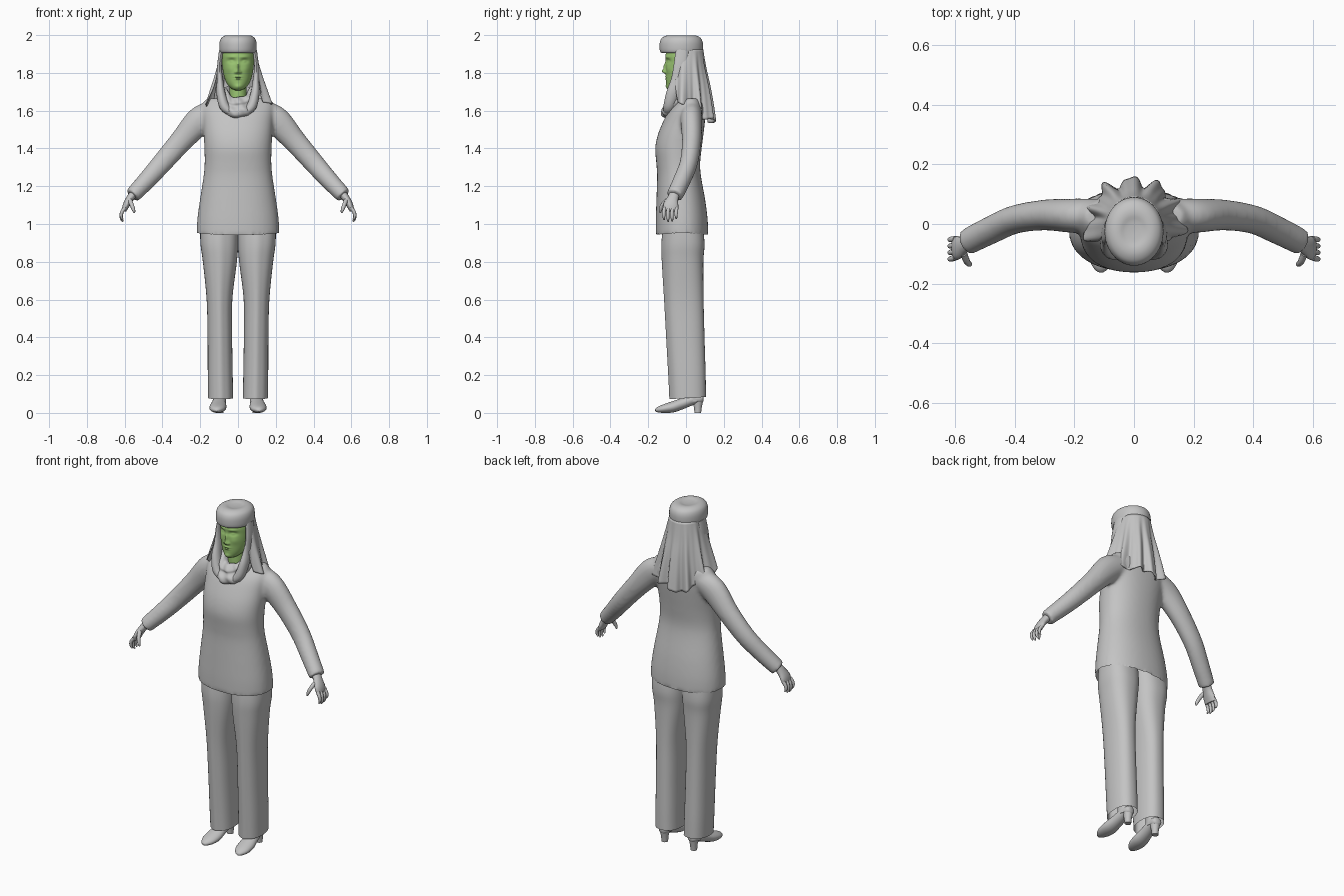
import bpy, bmesh, math
from mathutils import Vector, Matrix

cube = bpy.data.objects.get("Cube")
if cube:
    bpy.data.objects.remove(cube)


def material(name, rgb):
    m = bpy.data.materials.new(name)
    m.use_nodes = True
    m.diffuse_color = (*rgb, 1)
    m.node_tree.nodes["Principled BSDF"].inputs["Base Color"].default_value = (*rgb, 1)
    return m


GREY = material("plain grey", (0.55, 0.55, 0.55))
GREEN = material("soft green", (0.33, 0.57, 0.17))


def blend(rows, k=5):
    """Smooth curve through the key rows, k steps per span."""
    out = []
    for i in range(len(rows) - 1):
        p0, p1, p2, p3 = (rows[min(max(j, 0), len(rows) - 1)] for j in range(i - 1, i + 3))
        for s in range(k):
            t = s / k
            out.append([0.5 * (2 * b + (c - a) * t + (2 * a - 5 * b + 4 * c - d) * t * t
                               + (3 * b - a - 3 * c + d) * t ** 3)
                        for a, b, c, d in zip(p0, p1, p2, p3)])
    return out + [list(rows[-1])]


def finish(name, bm, mat, angle=50):
    bmesh.ops.recalc_face_normals(bm, faces=bm.faces)
    me = bpy.data.meshes.new(name)
    bm.to_mesh(me)
    bm.free()
    me.materials.append(mat)
    ob = bpy.data.objects.new(name, me)
    bpy.context.collection.objects.link(ob)
    bpy.ops.object.select_all(action='DESELECT')
    bpy.context.view_layer.objects.active = ob
    ob.select_set(True)
    bpy.ops.object.shade_smooth_by_angle(angle=math.radians(angle))
    return ob


def loft(bm, rings, closed=True, cap_start=True, cap_end=True):
    vs = [[bm.verts.new(p) for p in r] for r in rings]
    n = len(vs[0])
    for a, b in zip(vs, vs[1:]):
        for i in range(n if closed else n - 1):
            j = (i + 1) % n
            bm.faces.new((a[i], a[j], b[j], b[i]))
    if cap_start:
        bm.faces.new(vs[0][::-1])
    if cap_end:
        bm.faces.new(vs[-1])


def oval(z, hw, yf, yb, cx=0, n=40, power=1.0):
    """Level oval; angle zero points to the front."""
    pts = []
    for i in range(n):
        a = math.tau * i / n
        s, c = math.sin(a), -math.cos(a)
        s = math.copysign(abs(s) ** power, s)
        c = math.copysign(abs(c) ** power, c)
        pts.append(Vector((cx + hw * s, (yf + yb) / 2 + (yb - yf) / 2 * c, z)))
    return pts


def tube(bm, path, n=16, k=4):
    """Tube along rows of x, y, z, in-plane radius, depth radius."""
    rows = blend(path, k)
    pts = [Vector(r[:3]) for r in rows]
    rings = []
    for i, r in enumerate(rows):
        d = (pts[min(i + 1, len(pts) - 1)] - pts[max(i - 1, 0)]).normalized()
        side = d.cross(Vector((0, 1, 0))).normalized()
        deep = side.cross(d).normalized()
        rings.append([pts[i] + side * r[3] * math.cos(math.tau * j / n)
                      + deep * r[4] * math.sin(math.tau * j / n) for j in range(n)])
    loft(bm, rings)


def mirror(bm):
    dup = bmesh.ops.duplicate(bm, geom=bm.verts[:] + bm.edges[:] + bm.faces[:])
    verts = [g for g in dup["geom"] if isinstance(g, bmesh.types.BMVert)]
    bmesh.ops.scale(bm, vec=(-1, 1, 1), verts=verts)


# Tunic: sleeves and body fused into one smooth cloth shell with an open hem
bm = bmesh.new()
tube(bm, [(.12, .03, 1.595, .06, .055), (.2, .028, 1.55, .075, .058), (.3, .03, 1.44, .062, .052),
          (.4, .015, 1.325, .055, .048), (.48, -.02, 1.235, .049, .047), (.56, -.06, 1.15, .043, .045)], 24, 6)
mirror(bm)
body = [(.94, .219, -.16, .118), (1.02, .216, -.16, .115), (1.12, .203, -.157, .103), (1.25, .183, -.153, .08),
        (1.32, .177, -.157, .075), (1.4, .178, -.163, .083), (1.47, .182, -.15, .092), (1.54, .186, -.122, .1),
        (1.6, .19, -.09, .102), (1.64, .185, -.055, .095), (1.665, .165, -.03, .08)]
loft(bm, [oval(*r, power=.9) for r in blend(body)])
tunic = finish("tunic", bm, GREY)
rm = tunic.modifiers.new("fuse", 'REMESH')
rm.mode, rm.voxel_size, rm.use_smooth_shade = 'VOXEL', .009, True
bpy.ops.object.modifier_apply(modifier="fuse")
bm = bmesh.new()
bm.from_mesh(tunic.data)
bmesh.ops.delete(bm, geom=[f for f in bm.faces if f.calc_center_median().z < .96 and f.normal.z < -.6],
                 context='FACES')
for _ in range(6):
    bmesh.ops.smooth_vert(bm, verts=[v for v in bm.verts if not v.is_boundary], factor=.5,
                          use_axis_x=True, use_axis_y=True, use_axis_z=True)
for v in bm.verts:
    if v.co.z < 1:
        v.co.z += .012 * (1 - abs(v.co.y + .02) / .14) * (1 - v.co.z) / .06
bm.to_mesh(tunic.data)
bm.free()

# Trousers with a pressed crease down the front
bm = bmesh.new()
leg = [(1.02, .1, -.11, .085, .1), (.9, .1, -.122, .098, .099), (.8, .09, -.12, .092, .096),
       (.6, .068, -.108, .093, .098), (.4, .065, -.097, .098, .096), (.2, .066, -.086, .104, .094),
       (.078, .066, -.08, .106, .092)]
rings = []
for r in blend(leg):
    ring = oval(*r, n=48, power=.85)
    for i, p in enumerate(ring):
        p.y -= .008 * max(0, math.cos(math.tau * i / 48)) ** 40
        if r[0] < .1:
            p.z += .06 * p.y
    rings.append(ring)
loft(bm, rings, cap_start=False, cap_end=False)
mirror(bm)
finish("trousers", bm, GREY)

# Heeled shoes with ankles
bm = bmesh.new()
shoe = [(-.163, .008, .008, .02), (-.15, .024, .003, .032), (-.12, .04, 0, .045), (-.07, .045, .002, .062),
        (-.02, .038, .018, .08), (.04, .033, .042, .1), (.08, .028, .05, .1), (.092, .015, .06, .09)]
loft(bm, [[Vector((hw * math.cos(math.tau * i / 20), y, (lo + hi) / 2 + (hi - lo) / 2 * math.sin(math.tau * i / 20)))
           for i in range(20)] for y, hw, lo, hi in blend(shoe, 3)])
loft(bm, [oval(z, w, f, b, n=16) for z, w, f, b in
          [(0, .018, .045, .08), (.03, .02, .042, .084), (.07, .028, .03, .092)]])
loft(bm, [oval(z, w, f, b, n=16) for z, w, f, b in
          [(.06, .033, -.01, .085), (.11, .033, -.005, .08), (.2, .035, -.02, .07)]])
bmesh.ops.transform(bm, matrix=Matrix.Translation((.1, 0, 0)) @ Matrix.Rotation(.08, 4, 'Z'), verts=bm.verts)
mirror(bm)
finish("shoes", bm, GREY)

# Hands: wrist and palm, four curled fingers and a thumb
bm = bmesh.new()
tube(bm, [(.545, -.055, 1.17, .022, .026), (.572, -.07, 1.135, .02, .03), (.592, -.08, 1.1, .018, .04),
          (.603, -.082, 1.07, .012, .038)])
for i in range(4):
    y = -.113 + .021 * i
    drop = (.048, .058, .055, .042)[i]
    tube(bm, [(.6, y, 1.085, .01, .01), (.615, y * 1.04, 1.062, .0095, .0095),
              (.618, y * 1.04, 1.075 - drop * .75, .008, .008), (.61, y * 1.02, 1.07 - drop, .004, .004)], 10)
tube(bm, [(.572, -.1, 1.125, .012, .012), (.562, -.125, 1.1, .011, .011), (.553, -.135, 1.075, .009, .009),
          (.548, -.136, 1.058, .004, .004)], 10)
mirror(bm)
finish("hands", bm, GREY)

# Head: oval loft with the features raised or sunk as soft bumps
features = [  # x, z, width, height, push toward the front
    (0, 1.808, .011, .011, .018), (0, 1.832, .007, .022, .012), (.013, 1.803, .006, .006, .008),
    (.034, 1.863, .02, .011, -.012), (.034, 1.861, .011, .006, .007), (.034, 1.884, .024, .006, .004),
    (0, 1.779, .018, .004, .007), (0, 1.768, .014, .004, .006), (0, 1.7735, .017, .002, -.004),
    (0, 1.727, .018, .012, .006), (.045, 1.82, .02, .02, .004)]
head = [(1.707, .012, -.085, -.03), (1.718, .036, -.098, 0), (1.745, .06, -.104, .04), (1.79, .076, -.106, .065),
        (1.85, .084, -.107, .08), (1.91, .082, -.105, .08), (1.96, .05, -.07, .04)]
bm = bmesh.new()
loft(bm, [oval(*r, n=112) for r in blend(head, 14)])
for v in bm.verts:
    if v.co.y < -.02:
        v.co.y -= sum(push * math.exp(-((abs(v.co.x) - x) / w) ** 2 - ((v.co.z - z) / h) ** 2)
                      for x, z, w, h, push in features)
loft(bm, [oval(z, .046, f, .04, n=24) for z, f in [(1.62, -.06), (1.68, -.06), (1.76, -.06)]])
finish("head", bm, GREEN)

# Round pillbox hat
bm = bmesh.new()
hat = [(1.908, .7), (1.906, .9), (1.916, .98), (1.94, 1.0), (1.965, .98), (1.985, .89), (1.997, .7),
       (1.999, .5), (1.994, .3), (1.992, .05)]
loft(bm, [oval(z, .099 * s, -.025 - .115 * s, -.025 + .115 * s, n=48) for z, s in blend(hat, 3)])
finish("hat", bm, GREY)

# Scarf veil: open sheet from under the hat, fluted toward its lower edge
veil = [(0, .088, .086, 92), (.25, .106, .1, 106), (.5, .125, .118, 112), (.75, .145, .132, 112), (1, .162, .142, 108)]
bm = bmesh.new()
rings = []
for t, hw, back, spread in blend(veil):
    ring = []
    for i in range(101):
        u = i / 50 - 1
        a = u * math.radians(spread)
        flute = 1 + .11 * t * math.cos(11 * a + .6) + .05 * t * math.sin(19 * a)
        bottom = 1.545 + .1 * u * u + .012 * math.sin(5 * a)
        front = .045 if math.cos(a) < 0 else 0
        ring.append(Vector((hw * math.sin(a) * flute, .005 + (back + front) * math.cos(a) * flute,
                            1.925 + (bottom - 1.925) * t)))
    rings.append(ring)
loft(bm, rings, closed=False, cap_start=False, cap_end=False)
veil_ob = finish("scarf_veil", bm, GREY)
veil_ob.modifiers.new("cloth", 'SOLIDIFY').thickness = .006

# Scarf lapels framing the face and running down into the cowl
bm = bmesh.new()
tube(bm, [(.088, -.02, 1.92, .012, .035), (.098, -.03, 1.84, .012, .035), (.095, -.045, 1.76, .017, .035),
          (.09, -.07, 1.69, .024, .035), (.07, -.09, 1.62, .026, .03), (.03, -.1, 1.585, .015, .02)], 16, 5)
mirror(bm)
finish("scarf_lapels", bm, GREY)

# Scarf cowl gathered around the neck and hanging in front
cowl = [(.05, -.055, 1.66, 1.7), (.068, -.085, 1.668, 1.725), (.088, -.112, 1.64, 1.715),
        (.093, -.112, 1.622, 1.69), (.104, -.13, 1.598, 1.67), (.104, -.127, 1.57, 1.645), (.09, -.1, 1.555, 1.63)]
bm = bmesh.new()
rings = []
for hw, front, zf, zs in blend(cowl, 4):
    ring = oval(zf, hw, front, .08, n=64)
    for i, p in enumerate(ring):
        a = math.tau * i / 64
        p.z += (zs - zf) * (1 - max(0, math.cos(a)) ** 1.5) + .005 * math.sin(5 * a + 1)
        p.y += .005 * math.sin(9 * a + 60 * zf)
    rings.append(ring)
loft(bm, rings, cap_start=False, cap_end=False)
finish("scarf_cowl", bm, GREY)
